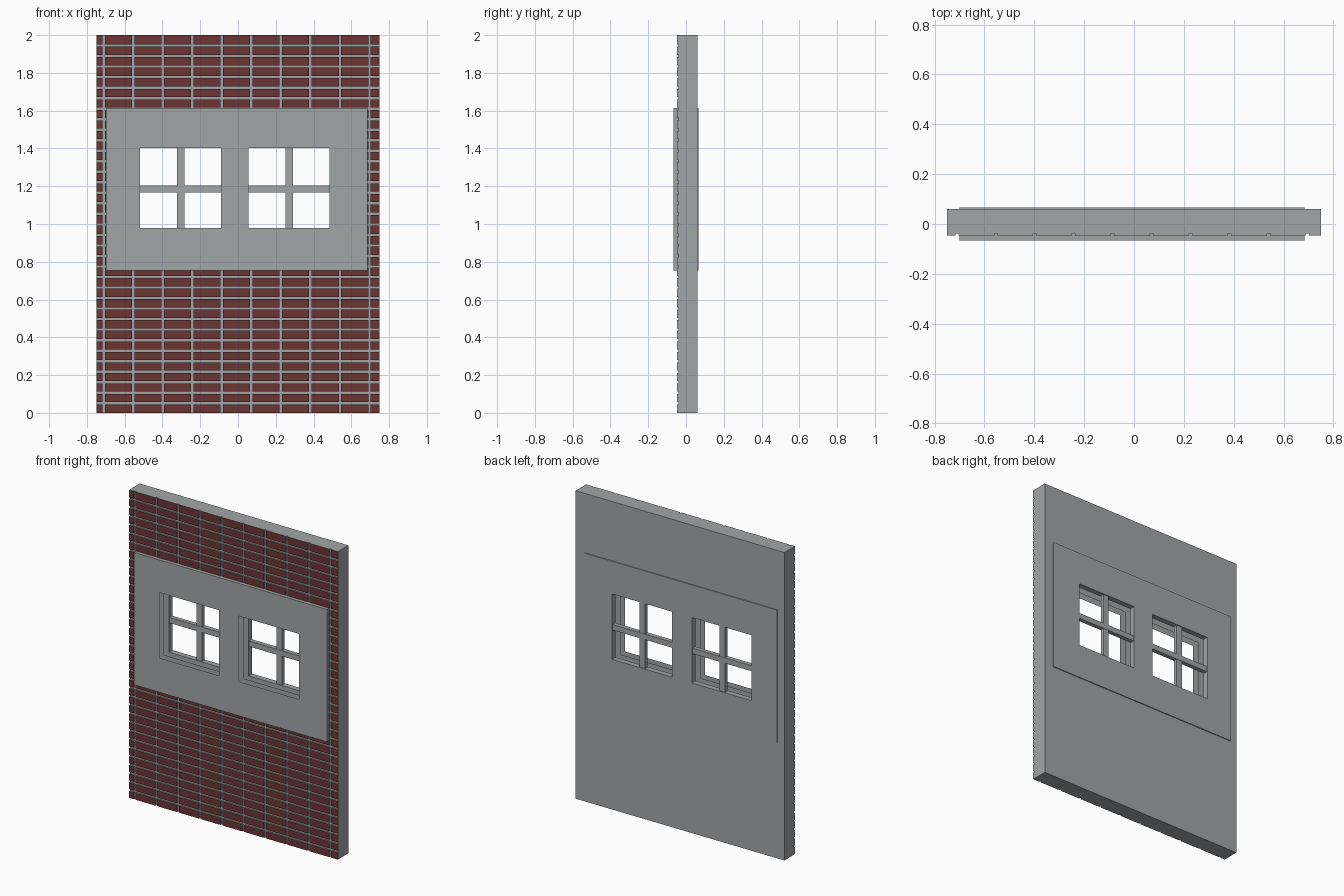
import bpy
import bmesh
from mathutils import Vector

if "Cube" in bpy.data.objects:
    bpy.data.objects.remove(bpy.data.objects["Cube"], do_unlink=True)


def material(name, rgb):
    m = bpy.data.materials.new(name)
    m.use_nodes = True
    m.diffuse_color = (*rgb, 1)
    m.node_tree.nodes["Principled BSDF"].inputs["Base Color"].default_value = (*rgb, 1)
    return m


GREY = material("light grey", (0.36, 0.38, 0.39))
RED = material("brick red", (0.15, 0.035, 0.035))

# Rectangles in the wall plane: x0, x1, z0, z1
WALL = (-0.75, 0.75, 0, 2)
FRAME = (-0.70, 0.685, 0.755, 1.615)
OUTER_STEP = (-0.613, 0.598, 0.807, 1.563)
INNER_STEP = (-0.56, 0.545, 0.883, 1.484)
WINDOWS = {"left": (0.055, 0.484, 0.978, 1.403),
           "right": (-0.518, -0.09, 0.978, 1.403)}
FRAME_FRONT, FRAME_BACK = -0.067, 0.067
WALL_FRONT, WALL_BACK = -0.047, 0.061
STEP = 0.049
GROOVE = 0.008


def block(bm, rect, y0, y1):
    x0, x1, z0, z1 = rect
    verts = bmesh.ops.create_cube(bm, size=1)["verts"]
    for v in verts:
        v.co = ((x0 if v.co.x < 0 else x1),
                (y0 if v.co.y < 0 else y1),
                (z0 if v.co.z < 0 else z1))


def slice_at(bm, xs, zs):
    for values, axis in ((xs, Vector((1, 0, 0))), (zs, Vector((0, 0, 1)))):
        for value in values:
            bmesh.ops.bisect_plane(bm, geom=bm.verts[:] + bm.edges[:] + bm.faces[:],
                                   plane_co=axis * value, plane_no=axis)


def inside(face, rect):
    c = face.calc_center_median()
    return rect[0] < c.x < rect[1] and rect[2] < c.z < rect[3]


def facing(bm, sign, rect):
    bm.normal_update()
    return [f for f in bm.faces if f.normal.y * sign > 0.9 and inside(f, rect)]


def push(bm, faces, dy):
    out = bmesh.ops.extrude_face_region(bm, geom=faces)["geom"]
    moved = [g for g in out if isinstance(g, bmesh.types.BMVert)]
    bmesh.ops.translate(bm, verts=moved, vec=(0, dy, 0))
    return [g for g in out if isinstance(g, bmesh.types.BMFace)]


def finish(bm, name, *materials):
    bmesh.ops.recalc_face_normals(bm, faces=bm.faces[:])
    mesh = bpy.data.meshes.new(name)
    bm.to_mesh(mesh)
    bm.free()
    for m in materials:
        mesh.materials.append(m)
    bpy.context.collection.objects.link(bpy.data.objects.new(name, mesh))


# Brick wall: mortar slab with raised red brick faces and an opening
joint_x = [-0.711 + 0.1563 * i for i in range(10)]
joint_z = [0.051 + 0.0557 * i for i in range(35)]
HALF_X, HALF_Z = 0.006, 0.006
bm = bmesh.new()
block(bm, WALL, WALL_FRONT + GROOVE, WALL_BACK)
slice_at(bm, [j + s * HALF_X for j in joint_x for s in (-1, 1)] + list(FRAME[:2]),
         [j + s * HALF_Z for j in joint_z for s in (-1, 1)] + list(FRAME[2:]))
bmesh.ops.delete(bm, geom=facing(bm, -1, FRAME) + facing(bm, 1, FRAME), context="FACES")


def is_brick(face):
    c = face.calc_center_median()
    return (min(abs(c.x - j) for j in joint_x) > HALF_X
            and min(abs(c.z - j) for j in joint_z) > HALF_Z)


bricks = push(bm, [f for f in facing(bm, -1, WALL) if is_brick(f)], -GROOVE)
for f in bricks:
    f.material_index = 1
finish(bm, "brick_wall", GREY, RED)

# Window frame: thick panel, stepped back twice, with two openings
bm = bmesh.new()
block(bm, FRAME, FRAME_FRONT, FRAME_BACK)
rects = [OUTER_STEP, INNER_STEP, *WINDOWS.values()]
slice_at(bm, [x for r in rects for x in r[:2]],
         sorted({z for r in rects for z in r[2:]}))
for rect in (OUTER_STEP, INNER_STEP):
    push(bm, facing(bm, -1, rect), STEP)
pane_front = FRAME_FRONT + 2 * STEP
for rect in WINDOWS.values():
    through = push(bm, facing(bm, -1, rect), FRAME_BACK - pane_front)
    bmesh.ops.delete(bm, geom=list(set(through + facing(bm, 1, rect))), context="FACES")
bmesh.ops.remove_doubles(bm, verts=bm.verts[:], dist=0.0005)
finish(bm, "window_frame", GREY)

# Glazing bars: one cross in each opening
for side, (x0, x1, z0, z1) in WINDOWS.items():
    middle = (x0 + x1) / 2 + 0.001
    bars = {"upright": (middle - 0.02, middle + 0.02, z0, z1),
            "crossbar": (x0, x1, 1.167, 1.203)}
    for part, rect in bars.items():
        bm = bmesh.new()
        inset = 0.004 if part == "crossbar" else 0.006
        block(bm, rect, pane_front + inset, FRAME_BACK - inset)
        finish(bm, f"{side}_window_{part}", GREY)
